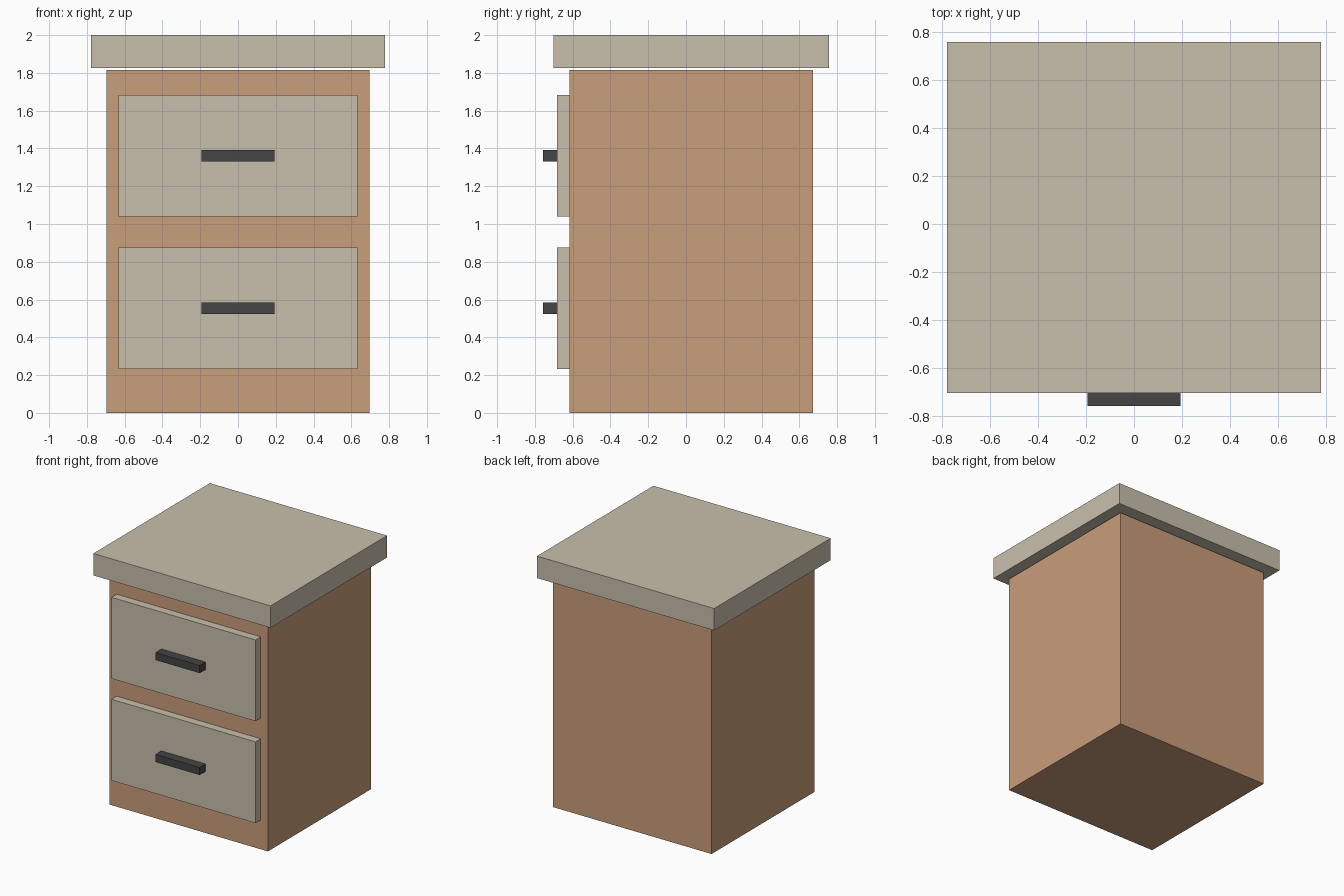
import bpy

if "Cube" in bpy.data.objects:
    bpy.data.objects.remove(bpy.data.objects["Cube"])


def material(name, rgb):
    m = bpy.data.materials.new(name)
    m.diffuse_color = (*rgb, 1.0)
    m.use_nodes = True
    m.node_tree.nodes["Principled BSDF"].inputs["Base Color"].default_value = m.diffuse_color
    return m


WOOD = material("warm wood", (0.584, 0.342, 0.198))
CREAM = material("cream panel", (0.584, 0.527, 0.418))
DARK = material("dark metal", (0.058, 0.058, 0.058))


def box(name, half_width, y, z, mat):
    """Box centred on x = 0, spanning the given y and z ranges."""
    bpy.ops.mesh.primitive_cube_add(
        size=1, location=(0, (y[0] + y[1]) / 2, (z[0] + z[1]) / 2))
    ob = bpy.context.object
    ob.name = name
    ob.scale = (2 * half_width, y[1] - y[0], z[1] - z[0])
    bpy.ops.object.transform_apply(location=False, rotation=False, scale=True)
    ob.data.materials.append(mat)
    return ob


# Cabinet body and the overhanging top, with a hairline gap between them
box("cabinet_body", 0.695, (-0.618, 0.672), (0.0, 1.814), WOOD)
box("cabinet_top", 0.777, (-0.702, 0.757), (1.826, 2.0), CREAM)

# Two drawers, each with a bar handle at its centre
for label, mid in (("lower", 0.554), ("upper", 1.362)):
    box(label + "_drawer_front", 0.632, (-0.683, -0.618),
        (mid - 0.322, mid + 0.322), CREAM)
    box(label + "_drawer_handle", 0.194, (-0.757, -0.683),
        (mid - 0.030, mid + 0.030), DARK)
